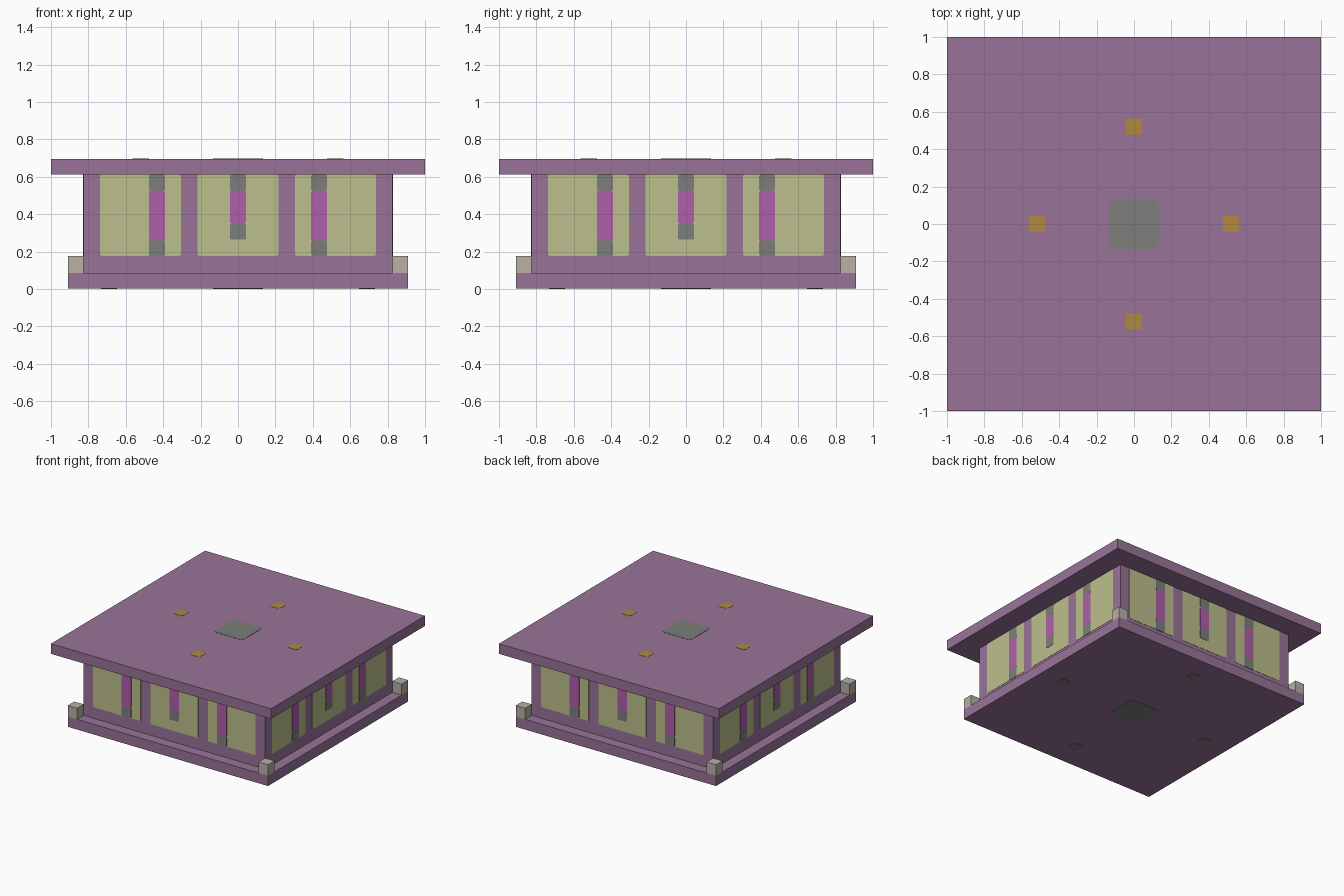
import bpy, bmesh, math
from mathutils import Matrix, Vector

if "Cube" in bpy.data.objects:
    bpy.data.objects.remove(bpy.data.objects["Cube"], do_unlink=True)


def material(name, *srgb):
    lin = [((c / 255 + 0.055) / 1.055) ** 2.4 for c in srgb] + [1]
    mat = bpy.data.materials.new(name)
    mat.use_nodes = True
    mat.diffuse_color = lin
    mat.node_tree.nodes["Principled BSDF"].inputs["Base Color"].default_value = lin
    return mat


PURPLE = material("dusty purple", 152, 116, 152)
CREAM = material("pale yellow green", 188, 191, 140)
GRAY = material("mid gray", 124, 126, 124)
MAGENTA = material("magenta", 177, 95, 171)
GOLD = material("gold", 176, 136, 64)
STONE = material("light stone", 184, 177, 166)


def finish(bm, name, mat):
    bmesh.ops.recalc_face_normals(bm, faces=bm.faces)
    mesh = bpy.data.meshes.new(name)
    bm.to_mesh(mesh)
    bm.free()
    mesh.materials.append(mat)
    bpy.context.collection.objects.link(bpy.data.objects.new(name, mesh))


def add_box(bm, lo, hi):
    lo, hi = Vector(lo), Vector(hi)
    bmesh.ops.create_cube(bm, size=1, matrix=Matrix.Translation((lo + hi) / 2)
                          @ Matrix.Diagonal((*(hi - lo), 1)))


def slab(name, half, z0, z1):
    bm = bmesh.new()
    add_box(bm, (-half, -half, z0), (half, half, z1))
    finish(bm, name, PURPLE)


def add_plate(bm, frame, centre, size, thick, radius=0.01, steps=3):
    """Thin rounded rectangle lying on the local xy plane of frame."""
    verts = []
    for corner, (sx, sy) in enumerate([(1, 1), (-1, 1), (-1, -1), (1, -1)]):
        for i in range(steps + 1):
            a = math.pi / 2 * (corner + i / steps)
            verts.append(bm.verts.new(frame @ Vector((
                centre[0] + sx * (size[0] / 2 - radius) + radius * math.cos(a),
                centre[1] + sy * (size[1] / 2 - radius) + radius * math.sin(a), 0))))
    face = bm.faces.new(verts)
    new = bmesh.ops.extrude_face_region(bm, geom=[face], use_keep_orig=True)["geom"]
    offset = frame.to_3x3() @ Vector((0, 0, thick))
    bmesh.ops.translate(bm, vec=offset,
                        verts=[v for v in new if isinstance(v, bmesh.types.BMVert)])


# Main slabs and body
SKIN = 0.002
BODY, BASE, BASE_TOP, ROOF_BOTTOM, ROOF_TOP = 0.825, 0.91, 0.086, 0.612, 0.695
slab("base_slab", BASE, SKIN, BASE_TOP)
slab("body", BODY, BASE_TOP, ROOF_BOTTOM)
slab("roof_slab", 1.0, ROOF_BOTTOM, ROOF_TOP)

# Corner blocks on the base
bm = bmesh.new()
for sx in (-1, 1):
    for sy in (-1, 1):
        mid = Vector((sx, sy, 0)) * (BODY + BASE) / 2
        h = (BASE - BODY) / 2
        add_box(bm, mid + Vector((-h, -h, BASE_TOP)), mid + Vector((h, h, 0.177)))
finish(bm, "corner_blocks", STONE)

# Wall panels and striped bars, repeated on four sides
walls = [Matrix.Rotation(k * math.pi / 2, 4, 'Z') @ Matrix.Translation((0, -BODY, 0))
         @ Matrix.Rotation(math.pi / 2, 4, 'X') for k in range(4)]


def wall_plates(name, mat, spans, thick):
    bm = bmesh.new()
    for frame in walls:
        for x, width, z0, z1 in spans:
            add_plate(bm, frame, (x, (z0 + z1) / 2), (width, z1 - z0), thick)
    finish(bm, name, mat)


BAR, BAR_X, PANEL_X = 0.086, 0.434, 0.522
wall_plates("wall_panels", CREAM,
            [(x, 0.434, 0.178, ROOF_BOTTOM) for x in (-PANEL_X, 0, PANEL_X)], SKIN)
wall_plates("bar_middles", MAGENTA,
            [(x, BAR, low, 0.526) for x, low in ((-BAR_X, 0.26), (0, 0.35), (BAR_X, 0.26))],
            2 * SKIN)
wall_plates("bar_ends", GRAY,
            [(x, BAR, z, z + BAR) for x, low in ((-BAR_X, 0.176), (0, 0.264), (BAR_X, 0.176))
             for z in (low, 0.526)], 2 * SKIN)

# Square markings on the roof and the underside
roof = Matrix.Translation((0, 0, ROOF_TOP))
under = Matrix.Translation((0, 0, SKIN)) @ Matrix.Rotation(math.pi, 4, 'X')
for name, frame, reach, dot_mat in (("roof", roof, 0.52, GOLD), ("underside", under, 0.69, GRAY)):
    bm = bmesh.new()
    add_plate(bm, frame, (0, 0), (0.265, 0.265), SKIN, radius=0.03)
    finish(bm, name + "_centre_plate", GRAY)
    bm = bmesh.new()
    for x, y in ((1, 0), (-1, 0), (0, 1), (0, -1)):
        add_plate(bm, frame, (x * reach, y * reach), (BAR, BAR), SKIN)
    finish(bm, name + "_dots", dot_mat)
